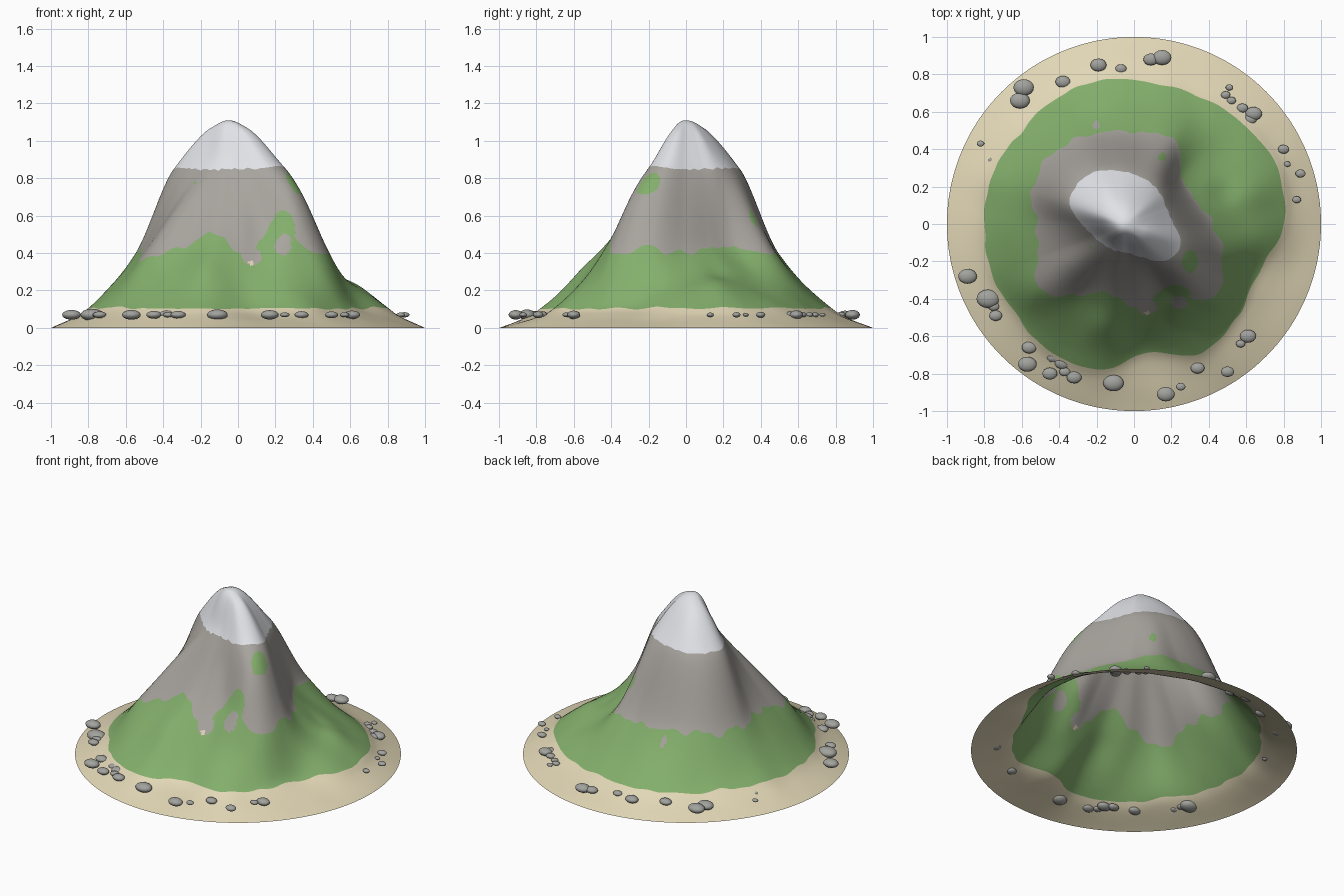
import bpy
import bmesh
import math
from mathutils import Vector, noise

cube = bpy.data.objects.get("Cube")
if cube:
    bpy.data.objects.remove(cube, do_unlink=True)


def make_material(name, color):
    mat = bpy.data.materials.new(name)
    mat.use_nodes = True
    mat.diffuse_color = (*color, 1)
    mat.node_tree.nodes["Principled BSDF"].inputs["Base Color"].default_value = (*color, 1)
    return mat


snow = make_material("snow white", (0.78, 0.79, 0.83))
rock = make_material("rock grey", (0.39, 0.37, 0.34))
grass = make_material("grass green", (0.23, 0.43, 0.15))
sand = make_material("sand beige", (0.76, 0.68, 0.47))
stone = make_material("stone grey", (0.36, 0.36, 0.34))
SNOW, ROCK, GRASS, SAND = range(4)

# Contour radii around the peak, in hundredths, evenly spaced by angle
PEAK = Vector((-0.05, 0.0))
PEAK_HEIGHT, SNOW_LINE, GRASS_LINE, BEACH_LINE = 1.11, 0.85, 0.105, 0.07
SNOW_RADII = [26, 24, 25, 26, 27, 29, 32, 33, 31, 23, 18, 16, 15, 15, 16, 21, 30, 32]
ROCK_RADII = [47, 40, 40, 52, 50, 50, 52, 54, 53, 47, 50, 57, 43, 39, 45, 42, 61, 56]
ROCK_LINE = [40, 43, 43, 40, 39, 40, 41, 40, 39, 42, 39, 37, 45, 49, 40, 48, 39, 41]
GRASS_RADII = [85, 87, 83, 79, 77, 78, 76, 74, 76, 75, 76, 76, 79, 79, 70, 80, 78, 76]


def around(values, angle):
    """Smooth periodic interpolation of a contour list."""
    n = len(values)
    u = angle / math.tau * n
    i = int(u)
    t = u - i
    a, b, c, d = (values[(i + k) % n] / 100 for k in (-1, 0, 1, 2))
    return b + t / 2 * (c - a + t * (2 * a - 5 * b + 4 * c - d + t * (3 * (b - c) + d - a)))


def rim_radius(angle):
    """Distance from the peak axis to the unit circle."""
    ray = Vector((math.cos(angle), math.sin(angle)))
    along = PEAK.dot(ray)
    return -along + math.sqrt(along * along + 1 - PEAK.length_squared)


def slope_profile(knots, heights):
    """Monotone cubic curve through the contour heights, with a round summit."""
    n = len(knots)
    steps = [knots[i + 1] - knots[i] for i in range(n - 1)]
    grades = [(heights[i + 1] - heights[i]) / steps[i] for i in range(n - 1)]
    tangents = [0.0]
    for a, b in zip(grades, grades[1:]):
        tangents.append(2 * a * b / (a + b))
    tangents.append(grades[-1])

    def height(r):
        i = 0
        while i < n - 2 and r > knots[i + 1]:
            i += 1
        h = steps[i]
        t = min(1, (r - knots[i]) / h)
        s = 1 - t
        z = (heights[i] * (1 + 2 * t) * s * s + tangents[i] * h * t * s * s
             + heights[i + 1] * t * t * (3 - 2 * t) - tangents[i + 1] * h * t * t * s)
        blend = min(1, r / 0.13)
        blend *= blend * (3 - 2 * blend)
        return z * blend + (PEAK_HEIGHT - 5.5 * r * r) * (1 - blend)
    return height


# Ridges, knolls and hollows on the slopes: x, y, width, height
KNOLLS = [
    (0.63, 0.16, 0.1, 0.025),
    (0.48, 0.17, 0.08, -0.015),
    (-0.18, -0.54, 0.08, 0.015),
    (0.33, -0.26, 0.13, 0.055),
    (0.25, -0.42, 0.09, 0.04),
]


def relief(x, y, r, rim):
    z = sum(h * math.exp(-((x - kx) ** 2 + (y - ky) ** 2) / w ** 2) for kx, ky, w, h in KNOLLS)
    z += 0.01 * noise.noise(Vector((x, y, 0)) * 5)
    return z * min(1, (rim - r) * 4) * min(1, r * 4)


# Isolated colour patches, first match wins: x, y, radius in x, radius in y, colour
PATCHES = [
    (0.24, -0.42, 0.045, 0.035, ROCK),
    (0.22, -0.38, 0.085, 0.055, GRASS),
    (0.3, -0.2, 0.042, 0.062, GRASS),
    (0.15, 0.36, 0.022, 0.022, GRASS),
    (-0.23, -0.125, 0.009, 0.009, GRASS),
    (-0.2, 0.53, 0.018, 0.025, ROCK),
    (0.07, -0.475, 0.015, 0.01, SAND),
    (0.07, -0.445, 0.055, 0.04, ROCK),
]


def surface_color(band, center):
    if band in (ROCK, GRASS):
        for px, py, rx, ry, color in PATCHES:
            if ((center.x - px) / rx) ** 2 + ((center.y - py) / ry) ** 2 < 1:
                return color
    return band


# Mountain: rings that follow the colour contours, open underneath
SEGMENTS = 300
BAND_RINGS = [18, 40, 40, 16]
bm = bmesh.new()
apex = bm.verts.new((PEAK.x, PEAK.y, PEAK_HEIGHT))
columns = []
for s in range(SEGMENTS):
    angle = math.tau * s / SEGMENTS
    ray = Vector((math.cos(angle), math.sin(angle)))
    rim = rim_radius(angle)
    edges = [0, around(SNOW_RADII, angle), around(ROCK_RADII, angle),
             around(GRASS_RADII, angle), rim]
    beach = edges[3] + (rim - edges[3]) * 0.25
    height = slope_profile(edges[:4] + [beach, rim],
                           [PEAK_HEIGHT, SNOW_LINE, around(ROCK_LINE, angle),
                            GRASS_LINE, BEACH_LINE, 0])
    # Ragged colour edges
    for k, amount in ((1, 0.008), (2, 0.03), (3, 0.012)):
        edges[k] += amount * noise.noise(Vector((ray.x * 7, ray.y * 7, k * 3)))
    column = []
    for band, count in enumerate(BAND_RINGS):
        for j in range(1, count + 1):
            r = edges[band] + (edges[band + 1] - edges[band]) * j / count
            p = PEAK + ray * r
            z = height(r) + relief(p.x, p.y, r, rim)
            column.append(bm.verts.new((p.x, p.y, max(0, z))))
    columns.append(column)

ring_bands = [band for band, count in enumerate(BAND_RINGS) for _ in range(count)]
for s in range(SEGMENTS):
    here, there = columns[s], columns[(s + 1) % SEGMENTS]
    bm.faces.new((apex, here[0], there[0])).material_index = SNOW
    for j in range(len(here) - 1):
        face = bm.faces.new((here[j], here[j + 1], there[j + 1], there[j]))
        face.material_index = surface_color(ring_bands[j + 1], face.calc_center_median())
for face in bm.faces:
    face.smooth = True
mesh = bpy.data.meshes.new("mountain")
bm.to_mesh(mesh)
bm.free()
for mat in (snow, rock, grass, sand):
    mesh.materials.append(mat)
bpy.context.collection.objects.link(bpy.data.objects.new("mountain", mesh))

# Beach stones: x, y, radius in hundredths
STONES = [
    (-19, 85, 4.3), (-7, 83, 3), (9, 88, 4), (15, 89, 5), (-38, 76, 4), (-59, 73, 5.5),
    (-61, 66, 5.3), (-82, 43, 2), (-76, 34, 1.8), (51, 73, 2), (49, 69, 2.5), (52, 66, 2.5),
    (58, 62, 3), (64, 59, 4.5), (62, 56, 3.6), (80, 40, 3), (82, 32, 1.8), (89, 27, 2.7),
    (87, 13, 2.3), (-89, -28, 5), (-78, -40, 6.2), (-75, -44, 3), (-74, -49, 3.5),
    (-56, -66, 4), (-57, -75, 5), (-43, -71, 3.7), (-38, -74, 4.5), (-37, -79, 3),
    (-45, -80, 4), (-32, -82, 4), (-11, -85, 5.5), (17, -91, 4.8), (25, -87, 2.5),
    (34, -77, 3.7), (50, -79, 3.5), (61, -60, 4.3), (57, -64, 2.5),
]
bm = bmesh.new()
bmesh.ops.create_uvsphere(bm, u_segments=16, v_segments=10, radius=1)
for face in bm.faces:
    face.smooth = True
stone_mesh = bpy.data.meshes.new("stone")
bm.to_mesh(stone_mesh)
bm.free()
stone_mesh.materials.append(stone)
for x, y, size in STONES:
    pebble = bpy.data.objects.new("stone", stone_mesh)
    pebble.location = (x / 100, y / 100, 0.07)
    pebble.scale = Vector((1, 0.8, 0.52)) * size / 100
    bpy.context.collection.objects.link(pebble)
